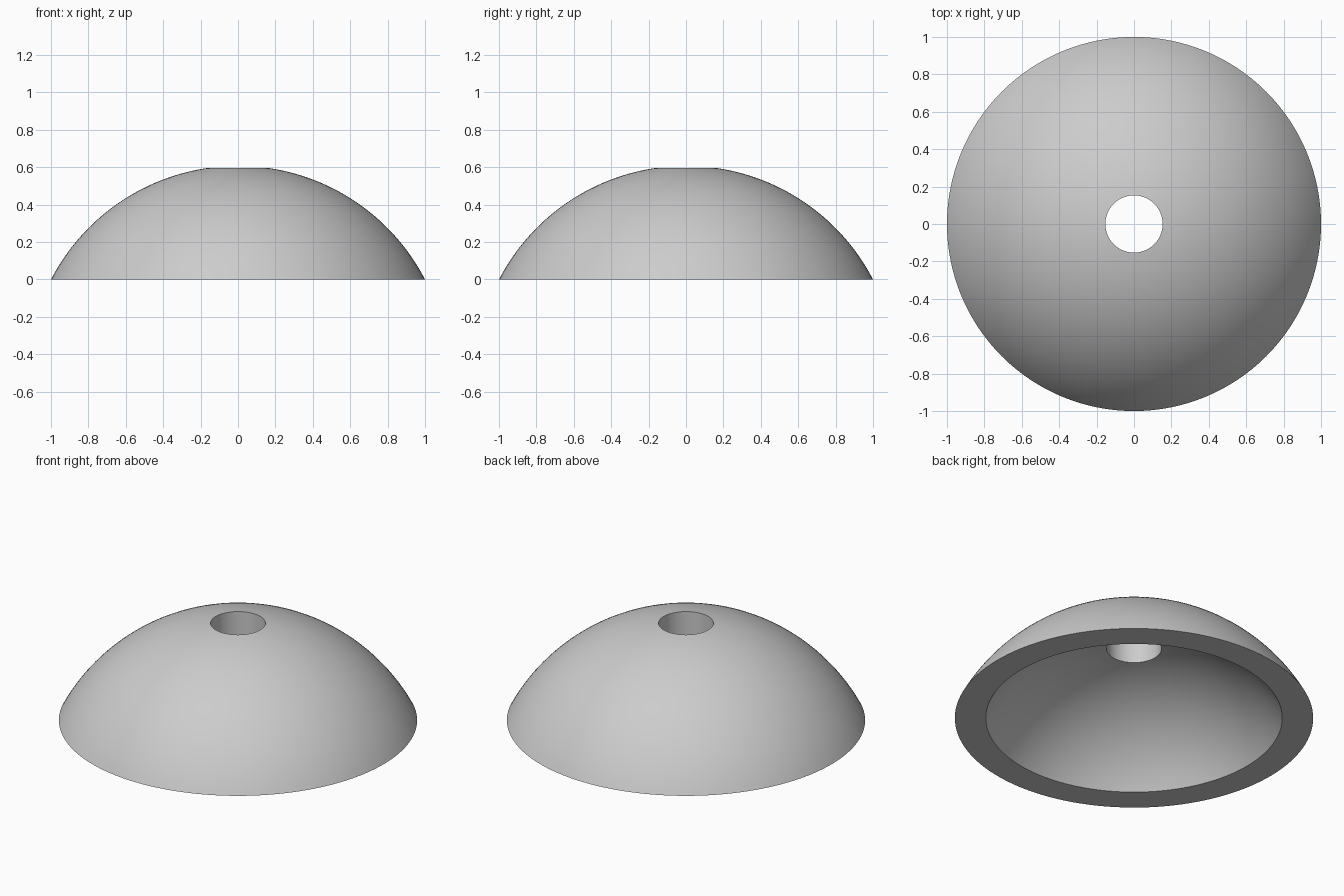
import bpy, bmesh
from math import sqrt, asin, sin, cos, pi
from mathutils import Vector

cube = bpy.data.objects.get("Cube")
if cube:
    bpy.data.objects.remove(cube, do_unlink=True)

SEGMENTS = 128        # steps around the dome
ARC_STEPS = 32        # steps along each arc
CENTRE_Z = -0.519     # shared centre of both spherical surfaces
OUTER_R = sqrt(1 + CENTRE_Z ** 2)
INNER_R = OUTER_R - 0.15
HOLE_R = 0.153


def arc(radius):
    """Arc from the hole edge down to the flat rim."""
    start = asin(HOLE_R / radius)
    end = asin(sqrt(radius ** 2 - CENTRE_Z ** 2) / radius)
    angles = [start + (end - start) * i / ARC_STEPS for i in range(ARC_STEPS + 1)]
    return [Vector((radius * sin(a), 0, CENTRE_Z + radius * cos(a))) for a in angles]


# Closed wall section: outer arc, flat rim, inner arc, hole wall
section = arc(OUTER_R) + arc(INNER_R)[::-1]
bm = bmesh.new()
verts = [bm.verts.new(p) for p in section]
edges = [bm.edges.new((v, verts[i - 1])) for i, v in enumerate(verts)]

# Turn the section around the vertical axis
bmesh.ops.spin(bm, geom=verts + edges, cent=(0, 0, 0), axis=(0, 0, 1),
               angle=2 * pi, steps=SEGMENTS, use_merge=True)
bmesh.ops.remove_doubles(bm, verts=bm.verts, dist=0.0001)
bmesh.ops.recalc_face_normals(bm, faces=bm.faces)

mesh = bpy.data.meshes.new("dome_shade")
bm.to_mesh(mesh)
bm.free()
dome = bpy.data.objects.new("dome_shade", mesh)
bpy.context.collection.objects.link(dome)

# Plain grey over the whole part
grey = bpy.data.materials.new("light_grey")
grey.use_nodes = True
colour = (0.604, 0.604, 0.604, 1)
grey.diffuse_color = colour
grey.node_tree.nodes["Principled BSDF"].inputs["Base Color"].default_value = colour
mesh.materials.append(grey)

# Smooth surfaces with crisp rim and hole edges
bpy.ops.object.select_all(action='DESELECT')
dome.select_set(True)
bpy.context.view_layer.objects.active = dome
bpy.ops.object.shade_smooth_by_angle()
